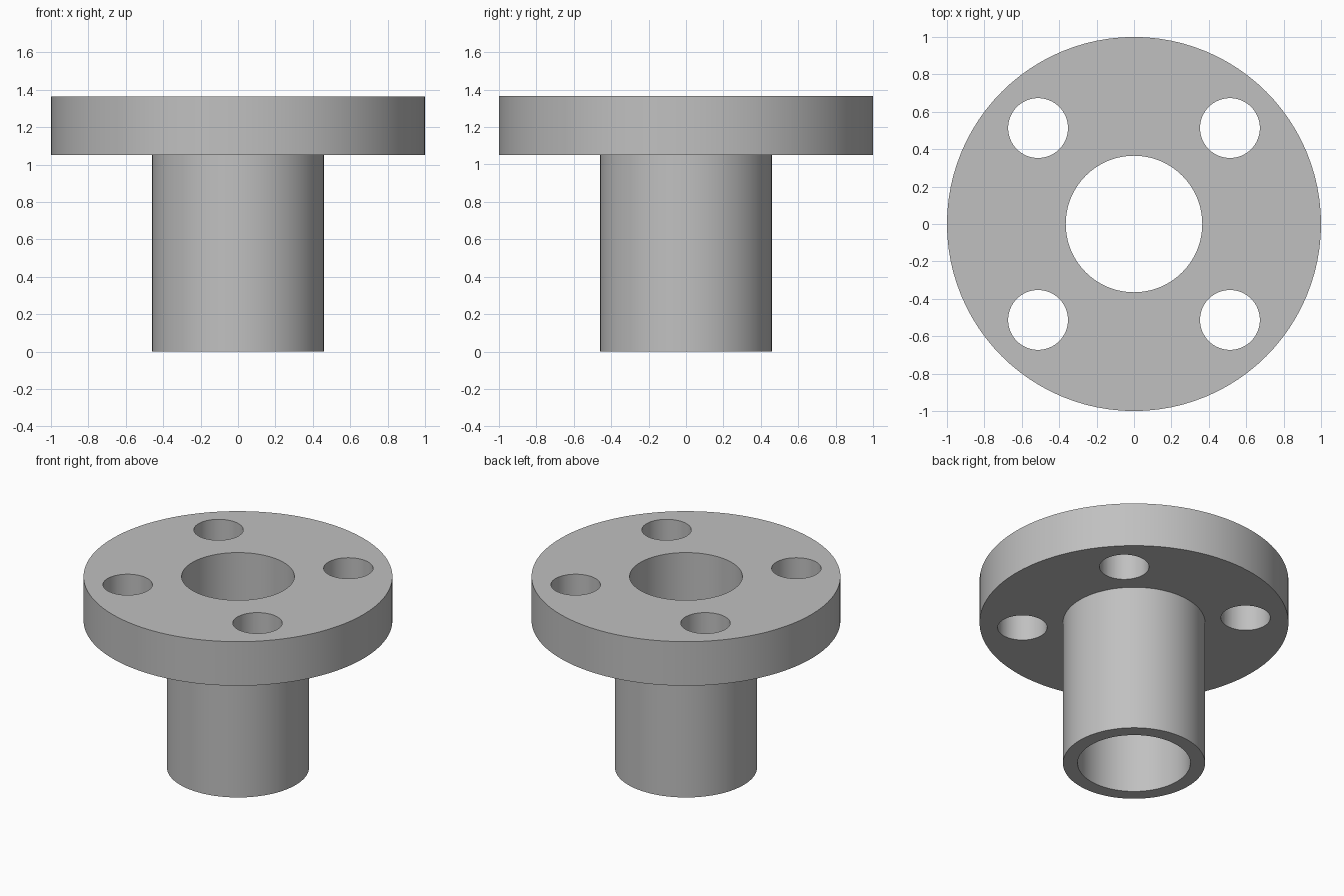
import bpy
import bmesh
from math import radians, tau
from mathutils import Vector

cube = bpy.data.objects.get("Cube")
if cube:
    bpy.data.objects.remove(cube)

BORE_R, TUBE_R, FLANGE_R = 0.365, 0.46, 1.0
FLANGE_Z, TOP_Z = 1.05, 1.365
HOLE_R, HOLE_OFFSET = 0.16, 0.513
SEGMENTS = 96

# Plain grey metal
grey = bpy.data.materials.new("grey_metal")
grey.use_nodes = True
colour = (0.53, 0.53, 0.53, 1)
grey.diffuse_color = colour
grey.node_tree.nodes["Principled BSDF"].inputs["Base Color"].default_value = colour


def make_object(name, bm):
    bmesh.ops.recalc_face_normals(bm, faces=bm.faces)
    mesh = bpy.data.meshes.new(name)
    bm.to_mesh(mesh)
    bm.free()
    mesh.materials.append(grey)
    obj = bpy.data.objects.new(name, mesh)
    bpy.context.collection.objects.link(obj)
    return obj


# Tube and flange, revolved as one closed section
profile = [(BORE_R, 0), (TUBE_R, 0), (TUBE_R, FLANGE_Z),
           (FLANGE_R, FLANGE_Z), (FLANGE_R, TOP_Z), (BORE_R, TOP_Z)]
bm = bmesh.new()
verts = [bm.verts.new((r, 0, z)) for r, z in profile]
edges = [bm.edges.new((v, verts[i - 1])) for i, v in enumerate(verts)]
bmesh.ops.spin(bm, geom=verts + edges, cent=(0, 0, 0), axis=(0, 0, 1),
               angle=tau, steps=SEGMENTS, use_merge=True)
bmesh.ops.remove_doubles(bm, verts=bm.verts, dist=0.0001)
flange = make_object("flanged_tube", bm)

# Four bolt hole cutters
bm = bmesh.new()
for sx in (-1, 1):
    for sy in (-1, 1):
        hole = bmesh.ops.create_cone(bm, cap_ends=True, segments=64, depth=0.6,
                                     radius1=HOLE_R, radius2=HOLE_R)
        centre = Vector((sx * HOLE_OFFSET, sy * HOLE_OFFSET, (FLANGE_Z + TOP_Z) / 2))
        bmesh.ops.translate(bm, verts=hole["verts"], vec=centre)
cutter = make_object("bolt_hole_cutter", bm)
cutter.hide_render = True

# Drill the holes
cut = flange.modifiers.new("bolt_holes", "BOOLEAN")
cut.operation = "DIFFERENCE"
cut.solver = "EXACT"
cut.object = cutter
bpy.ops.object.select_all(action="DESELECT")
flange.select_set(True)
bpy.context.view_layer.objects.active = flange
bpy.ops.object.modifier_apply(modifier=cut.name)
bpy.data.objects.remove(cutter)

# Smooth walls with crisp rims
bpy.ops.object.shade_smooth_by_angle(angle=radians(30))
